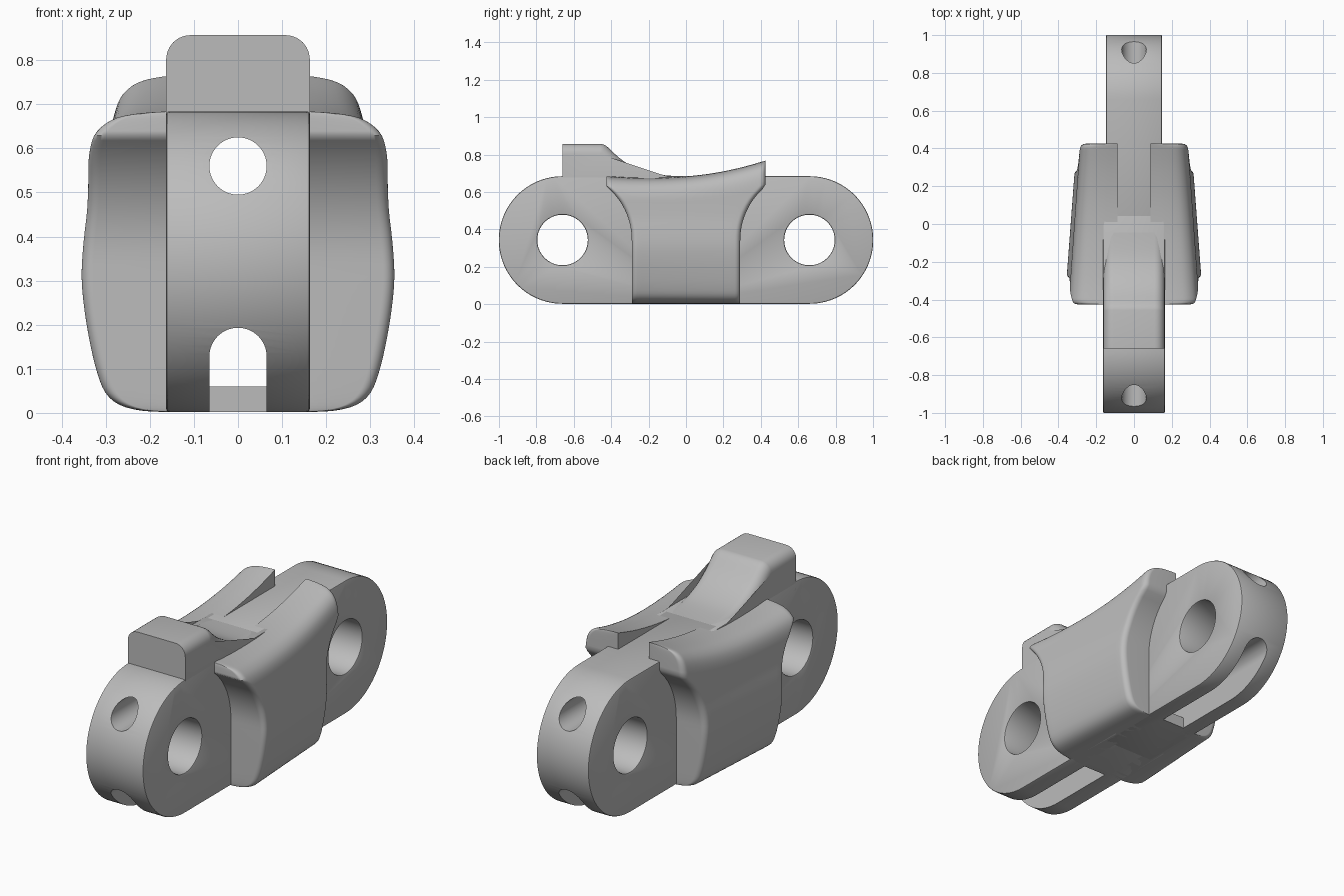
import bpy, bmesh, math
from mathutils import Matrix, Vector

cube = bpy.data.objects.get("Cube")
if cube:
    bpy.data.objects.remove(cube)

steel = bpy.data.materials.new("grey_steel")
steel.use_nodes = True
GREY = (0.5, 0.5, 0.5, 1)
steel.diffuse_color = GREY
steel.node_tree.nodes["Principled BSDF"].inputs["Base Color"].default_value = GREY

PIN_Y, MID_Z, RADIUS = 0.66, 0.343, 0.341
HALF_WIDTH = 0.163


def make_object(name, bm):
    bmesh.ops.recalc_face_normals(bm, faces=bm.faces)
    mesh = bpy.data.meshes.new(name)
    bm.to_mesh(mesh)
    bm.free()
    mesh.materials.append(steel)
    obj = bpy.data.objects.new(name, mesh)
    bpy.context.scene.collection.objects.link(obj)
    return obj


def side_prism(outline, half):
    """Extrude a (y, z) outline across x."""
    bm = bmesh.new()
    face = bm.faces.new([bm.verts.new((-half, y, z)) for y, z in outline])
    out = bmesh.ops.extrude_face_region(bm, geom=[face])
    moved = [v for v in out["geom"] if isinstance(v, bmesh.types.BMVert)]
    bmesh.ops.translate(bm, verts=moved, vec=(2 * half, 0, 0))
    return bm


def cylinder(name, radius, length, axis, centre):
    bm = bmesh.new()
    bmesh.ops.create_cone(bm, cap_ends=True, segments=64, radius1=radius, radius2=radius, depth=length,
                          matrix=Matrix.Translation(centre) @ Matrix.Rotation(math.pi / 2, 4, axis))
    return make_object(name, bm)


def box(name, low, high):
    bm = bmesh.new()
    bmesh.ops.create_cube(bm, size=1)
    low, high = Vector(low), Vector(high)
    for v in bm.verts:
        v.co = [a + (b - a) * (c + 0.5) for a, b, c in zip(low, high, v.co)]
    return make_object(name, bm)


def cut(obj, cutter):
    mod = obj.modifiers.new("cut", 'BOOLEAN')
    mod.operation, mod.solver, mod.object = 'DIFFERENCE', 'EXACT', cutter


def finish(obj, angle=35):
    """Bake the modifiers, then smooth the curved faces."""
    graph = bpy.context.evaluated_depsgraph_get()
    obj.data = bpy.data.meshes.new_from_object(obj.evaluated_get(graph))
    obj.modifiers.clear()
    bpy.ops.object.select_all(action='DESELECT')
    obj.select_set(True)
    bpy.context.view_layer.objects.active = obj
    bpy.ops.object.shade_smooth_by_angle(angle=math.radians(angle))


# Cutters: lengthwise bores and the open slots under both ends
BORE = 0.065
SLOT_Z = 0.128
bores = [cylinder("upper_bore_cutter", BORE, 2.4, 'X', (0, 0, 0.56)),
         cylinder("lower_bore_cutter", BORE, 2.4, 'X', (0, 0, SLOT_Z)),
         box("slot_floor_cutter", (-BORE, -1.2, 0.06), (BORE, 1.2, SLOT_Z))]
for name, y0, y1 in (("front", -1.2, -0.3), ("back", 0.3, 1.2)):
    bores.append(box(name + "_slot_cutter", (-BORE, y0, -0.1), (BORE, y1, SLOT_Z)))

# Front and back halves of the link bar, each with a round end and a pin hole
pins = []
for name, side, half in (("front_link", -1, HALF_WIDTH), ("back_link", 1, 0.148)):
    outline = [(-0.05 * side, MID_Z - RADIUS)]
    for i in range(49):
        a = -math.pi / 2 + math.pi * i / 48
        outline.append((side * (PIN_Y + RADIUS * math.cos(a)), MID_Z + RADIUS * math.sin(a)))
    outline.append((-0.05 * side, MID_Z + RADIUS))
    link = make_object(name, side_prism(outline, half))
    pin = cylinder(name + "_pin_cutter", 0.135, 1, 'Y', (0, side * PIN_Y, MID_Z))
    pins.append(pin)
    cut(link, pin)
    bevel = link.modifiers.new("edge", 'BEVEL')
    bevel.width, bevel.segments = 0.007, 2
    bevel.limit_method, bevel.angle_limit = 'ANGLE', math.radians(50)
    for cutter in bores:
        cut(link, cutter)
    finish(link)
for cutter in bores + pins:
    bpy.data.objects.remove(cutter)


def smooth_path(points, steps):
    """Catmull-Rom curve through the points."""
    pts = [Vector(p) for p in points]
    pts = [pts[0]] + pts + [pts[-1]]
    out = []
    for a, b, c, d in zip(pts, pts[1:], pts[2:], pts[3:]):
        for k in range(steps):
            t = k / steps
            out.append(b + 0.5 * t * ((c - a) + t * ((2 * a - 5 * b + 4 * c - d) + t * (3 * (b - c) + d - a))))
    return out + [pts[-1]]


# Raised tooth with a ramp running down to the bar
ramp = smooth_path([(-0.455, 0.857), (-0.425, 0.845), (-0.36, 0.785), (-0.29, 0.738),
                    (-0.2, 0.703), (-0.1, 0.688), (0.03, 0.68)], 3)
bm = side_prism([(-PIN_Y, 0.64), (-PIN_Y, 0.857)] + [tuple(p) for p in ramp] + [(0.03, 0.64)], HALF_WIDTH)
rim = [e for e in bm.edges if min(v.co.z for v in e.verts) > 0.65
       and abs(e.verts[0].co.x - e.verts[1].co.x) < 0.01]
bmesh.ops.bevel(bm, geom=rim, offset=0.055, segments=6, profile=0.5, affect='EDGES')
finish(make_object("tooth", bm))

# Side wings: cross-section (x, z) swept lengthwise with flared, rounded ends
section = smooth_path([(0.16, 0.002), (0.22, 0.005), (0.27, 0.018), (0.302, 0.045), (0.321, 0.09),
                       (0.336, 0.15), (0.35, 0.23), (0.357, 0.31), (0.352, 0.39), (0.343, 0.46),
                       (0.338, 0.53), (0.335, 0.58), (0.325, 0.62), (0.305, 0.65),
                       (0.27, 0.672), (0.22, 0.682), (0.16, 0.686)], 3)
crest = smooth_path([(-0.43, 0.684), (-0.3, 0.676), (-0.15, 0.675), (0, 0.682),
                     (0.15, 0.7), (0.3, 0.731), (0.43, 0.768)], 4)
INNER, ROUND, FLARE = 0.087, 0.028, 0.37


def crest_height(y):
    for a, b in zip(crest, crest[1:]):
        if y <= b.x:
            return a.y + (b.y - a.y) * (y - a.x) / (b.x - a.x)
    return crest[-1].y


def end_y(z):
    h = min(max(z - MID_Z, 0), FLARE)
    return min(PIN_Y - math.sqrt(FLARE ** 2 - h ** 2), 0.425)


def wing_point(x, z, t):
    lift = min(max((z - 0.4) / 0.27, 0), 1)
    lift = lift * lift * (3 - 2 * lift)
    base, limit = z, end_y(z)
    for _ in range(4):
        y = t * limit
        z = base + (crest_height(y) - 0.685) * lift
        limit = end_y(z)
    y = t * limit
    gap = min((1 - abs(t)) * limit / ROUND, 1)
    x = x * (1 - 0.21 * (y + 0.29)) - ROUND * (1 - math.sqrt(1 - (1 - gap) ** 2))
    return x, y, z


half_steps = [1 - 0.1 * (i / 8) ** 2 for i in range(8)] + [0.9 - 0.09 * i for i in range(10)]
steps = [-t for t in half_steps] + [0] + half_steps[::-1]
for name, side in (("left_wing", 1), ("right_wing", -1)):
    bm = bmesh.new()
    outer, inner = [], []
    for t in steps:
        row = [wing_point(x, z, t) for x, z in section]
        outer.append([bm.verts.new((side * x, y, z)) for x, y, z in row])
        inner.append([bm.verts.new((side * INNER, y, z)) for x, y, z in row])
    for grid in (outer, inner):
        for r, s in zip(grid, grid[1:]):
            for i in range(len(r) - 1):
                bm.faces.new((r[i], r[i + 1], s[i + 1], s[i]))
    for k in (0, -1):
        o, n = outer[k], inner[k]
        for i in range(len(o) - 1):
            bm.faces.new((o[i], o[i + 1], n[i + 1], n[i]))
        for j in range(len(steps) - 1):
            bm.faces.new((outer[j][k], outer[j + 1][k], inner[j + 1][k], inner[j][k]))
    finish(make_object(name, bm), 50)
